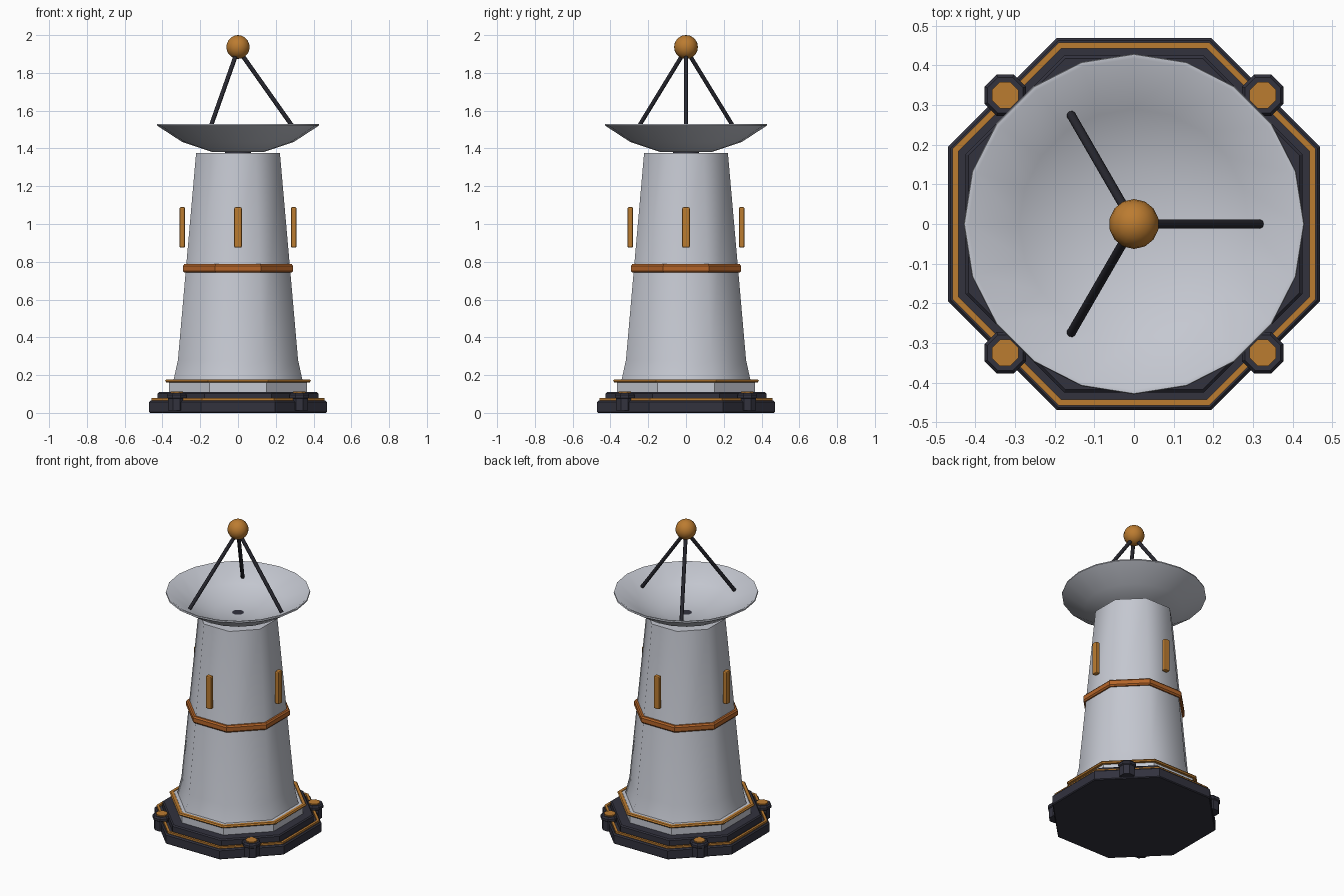
import bpy, math
from mathutils import Vector

if "Cube" in bpy.data.objects:
    bpy.data.objects.remove(bpy.data.objects["Cube"])


def material(name, r, g, b):
    m = bpy.data.materials.new(name)
    m.diffuse_color = (r, g, b, 1)
    m.use_nodes = True
    m.node_tree.nodes["Principled BSDF"].inputs["Base Color"].default_value = m.diffuse_color
    return m


LIGHT = material("light grey", 0.56, 0.58, 0.64)
DARK = material("dark slate", 0.032, 0.032, 0.048)
STRUT = material("near black", 0.02, 0.02, 0.028)
GOLD = material("amber", 0.50, 0.20, 0.03)
ORANGE = material("burnt orange", 0.46, 0.13, 0.022)
OCT = 1 / math.cos(math.pi / 8)  # flat distance -> corner radius


def lathe(name, profile, mat, sides=8, smooth=0, closed=False, loc=(0, 0, 0)):
    """Revolve (radius, z) points; octagons take flat-to-centre distances."""
    scale, turn = (OCT, math.pi / 8) if sides == 8 else (1, 0)
    verts, faces, rings = [], [], []
    for r, z in profile:
        if r == 0:
            rings.append([len(verts)] * sides)
            verts.append((0, 0, z))
        else:
            rings.append(list(range(len(verts), len(verts) + sides)))
            for i in range(sides):
                a = turn + 2 * math.pi * i / sides
                verts.append((r * scale * math.cos(a), r * scale * math.sin(a), z))
    pairs = list(zip(rings, rings[1:]))
    if closed:
        pairs.append((rings[-1], rings[0]))
    for a, b in pairs:
        for i in range(sides):
            j = (i + 1) % sides
            f = list(dict.fromkeys((a[i], a[j], b[j], b[i])))
            faces.append(f)
    if not closed:
        if profile[0][0] > 0:
            faces.append(rings[0][::-1])
        if profile[-1][0] > 0:
            faces.append(rings[-1])
    me = bpy.data.meshes.new(name)
    me.from_pydata(verts, [], faces)
    ob = bpy.data.objects.new(name, me)
    ob.location = loc
    bpy.context.collection.objects.link(ob)
    return finish(ob, name, mat, smooth)


def finish(ob, name, mat, smooth=0):
    ob.name = name
    ob.data.materials.clear()
    ob.data.materials.append(mat)
    if smooth:
        bpy.ops.object.select_all(action='DESELECT')
        ob.select_set(True)
        bpy.context.view_layer.objects.active = ob
        bpy.ops.object.shade_smooth_by_angle(angle=math.radians(smooth))
    return ob


# Stepped octagonal base with amber trim
lathe("base_plate", [(0.465, 0), (0.47, 0.005), (0.47, 0.058), (0.463, 0.066)], DARK)
lathe("base_trim", [(0.443, 0.06), (0.458, 0.06), (0.458, 0.078), (0.443, 0.078)], GOLD, closed=True)
lathe("base_step", [(0.425, 0.06), (0.425, 0.103), (0.418, 0.11)], DARK)
lathe("collar", [(0.365, 0.105), (0.365, 0.17), (0.36, 0.175)], LIGHT)
lathe("collar_trim", [(0.362, 0.162), (0.38, 0.162), (0.386, 0.17), (0.38, 0.178), (0.362, 0.178)],
      GOLD, closed=True)

# Corner posts with amber lamps
for sx in (-1, 1):
    for sy in (-1, 1):
        p = (sx * 0.325, sy * 0.325, 0)
        lathe("corner_post", [(0.045, 0.012), (0.045, 0.075), (0.052, 0.08), (0.052, 0.095), (0.045, 0.105)], DARK, loc=p)
        lathe("corner_lamp", [(0.033, 0.1), (0.033, 0.112)], GOLD, loc=p)

# Tapered tower, smooth around its eight sides
lathe("tower", [(0.342, 0.17), (0.318, 0.28), (0.222, 1.375)], LIGHT, smooth=50)
lathe("tower_band", [(0.262, 0.743), (0.285, 0.743), (0.292, 0.752), (0.292, 0.778), (0.285, 0.787), (0.262, 0.787)],
      ORANGE, closed=True)

# Four upright light bars standing just off the tower
for k in range(4):
    a = k * math.pi / 2
    bpy.ops.mesh.primitive_cube_add(size=1, location=(0.295 * math.cos(a), 0.295 * math.sin(a), 0.982),
                                    rotation=(0, 0, a))
    ob = bpy.context.object
    ob.scale = (0.03, 0.04, 0.215)
    bpy.ops.object.transform_apply(location=False, rotation=False, scale=True)
    finish(ob, "light_bar", GOLD)
    bev = ob.modifiers.new("soft edges", 'BEVEL')
    bev.width, bev.segments = 0.008, 2

# Dish: hub, thin bowl
lathe("dish_hub", [(0.07, 1.36), (0.07, 1.392)], DARK, sides=16, smooth=35)
lathe("dish", [(0, 1.378), (0.14, 1.382), (0.295, 1.434), (0.43, 1.522), (0.428, 1.53), (0.418, 1.53),
               (0.29, 1.447), (0.14, 1.398), (0, 1.39)], LIGHT, sides=20, smooth=35)

# Feed tripod and ball
for k in range(3):
    a = k * 2 * math.pi / 3
    foot = Vector((0.318 * math.cos(a), 0.318 * math.sin(a), 1.475))
    top = Vector((0, 0, 1.925))
    d = top - foot
    bpy.ops.mesh.primitive_cylinder_add(vertices=8, radius=0.0115, depth=d.length, location=(foot + top) / 2,
                                        rotation=d.to_track_quat('Z', 'Y').to_euler())
    finish(bpy.context.object, "tripod_strut", STRUT, 50)
bpy.ops.mesh.primitive_uv_sphere_add(segments=14, ring_count=10, radius=0.063, location=(0, 0, 1.937))
finish(bpy.context.object, "feed_ball", GOLD, 40)
